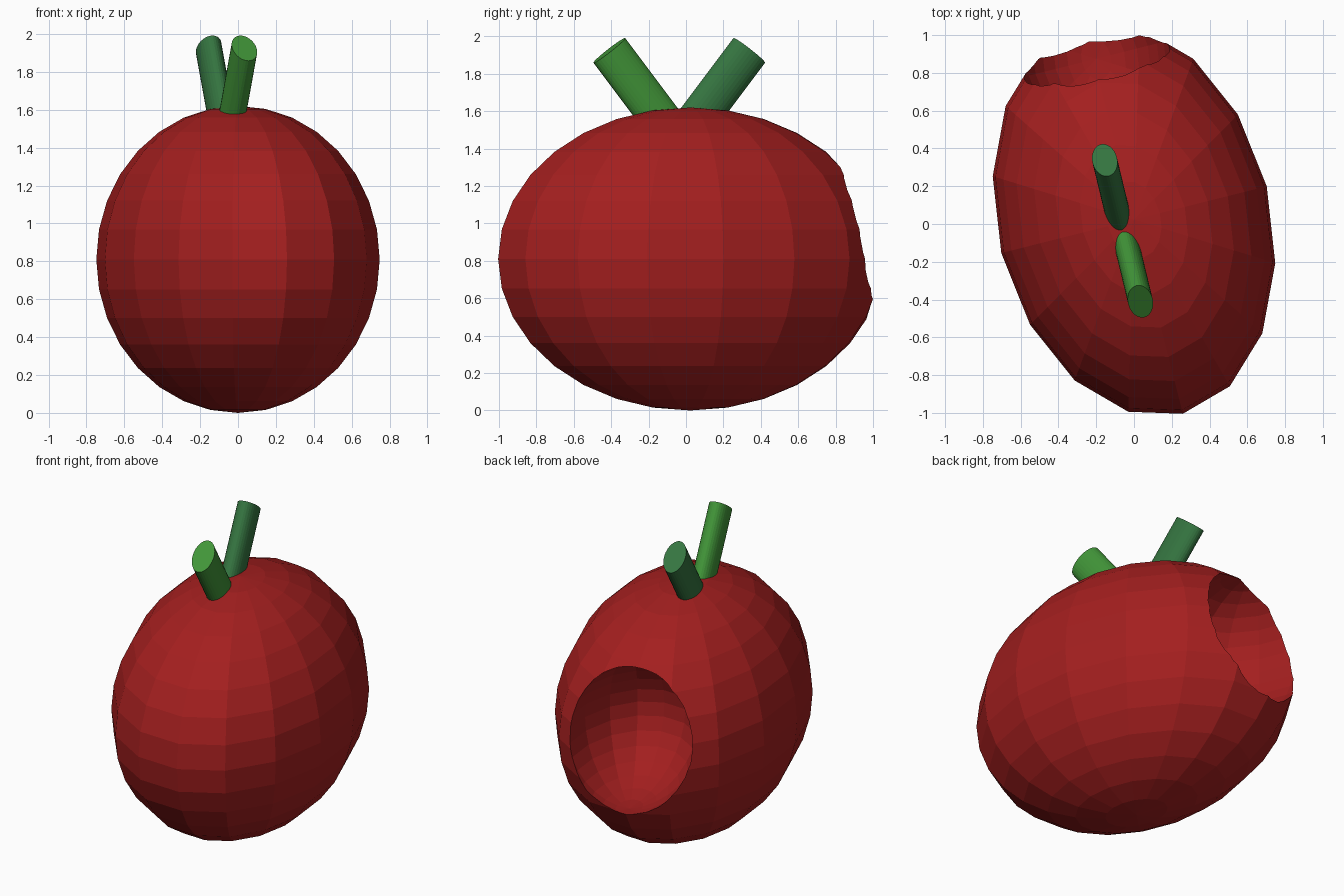
import bpy, bmesh
from mathutils import Matrix, Vector

if "Cube" in bpy.data.objects:
    bpy.data.objects.remove(bpy.data.objects["Cube"])


def material(name, rgb):
    m = bpy.data.materials.new(name)
    m.diffuse_color = (*rgb, 1)
    m.use_nodes = True
    m.node_tree.nodes["Principled BSDF"].inputs["Base Color"].default_value = m.diffuse_color
    return m


def frame(x, y, z, origin):
    """Matrix whose columns are the three given axes, placed at origin."""
    m = Matrix((x, y, z)).transposed().to_4x4()
    m.translation = origin
    return m


def add_object(name, bm, mat):
    bmesh.ops.recalc_face_normals(bm, faces=bm.faces)
    mesh = bpy.data.meshes.new(name)
    bm.to_mesh(mesh)
    bm.free()
    mesh.materials.append(mat)
    ob = bpy.data.objects.new(name, mesh)
    bpy.context.collection.objects.link(ob)
    return ob


# Turned, stretched low-poly sphere, shared by the fruit and its bite
AXES = (Vector((0.748, -0.23, 0)), Vector((0.03, 1.017, 0)), Vector((0, 0, 0.81)))


def egg(name, size, centre, mat):
    bm = bmesh.new()
    bmesh.ops.create_uvsphere(bm, u_segments=16, v_segments=16, radius=1,
                              matrix=frame(*(a * size for a in AXES), centre))
    return add_object(name, bm, mat)


def stem(name, tip, axis, mat, length=0.5):
    axis = Vector(axis).normalized()
    side = Vector((0.97, 0.25, 0)).normalized()
    side = (side - axis * side.dot(axis)).normalized()
    deep = axis.cross(side)
    bm = bmesh.new()
    # oval section: narrow across, wide along the fruit
    bmesh.ops.create_cone(bm, cap_ends=True, segments=32, radius1=1, radius2=1, depth=1,
                          matrix=frame(side * 0.066, deep * 0.109, axis * length,
                                       Vector(tip) - axis * length / 2))
    return add_object(name, bm, mat)


red = material("red_skin", (0.37, 0.0135, 0.0135))
light = material("light_green", (0.053, 0.30, 0.04))
dark = material("dark_green", (0.035, 0.175, 0.051))

# Fruit with a bite taken out of its back left
fruit = egg("fruit_body", 1.0, Vector((0, 0.023, 0.81)), red)
bite = egg("bite_cutter", 0.55, Vector((-0.2, 0.875, 0.93)), red)
bite.hide_render = True
bite.display_type = 'WIRE'
cut = fruit.modifiers.new("bite", 'BOOLEAN')
cut.operation = 'DIFFERENCE'
cut.solver = 'EXACT'
cut.object = bite

# Two leaning stems
stem("front_stem", (0.034, -0.41, 1.925), (0.145, -0.60, 0.80), light)
stem("back_stem", (-0.155, 0.338, 1.925), (-0.145, 0.60, 0.80), dark)
